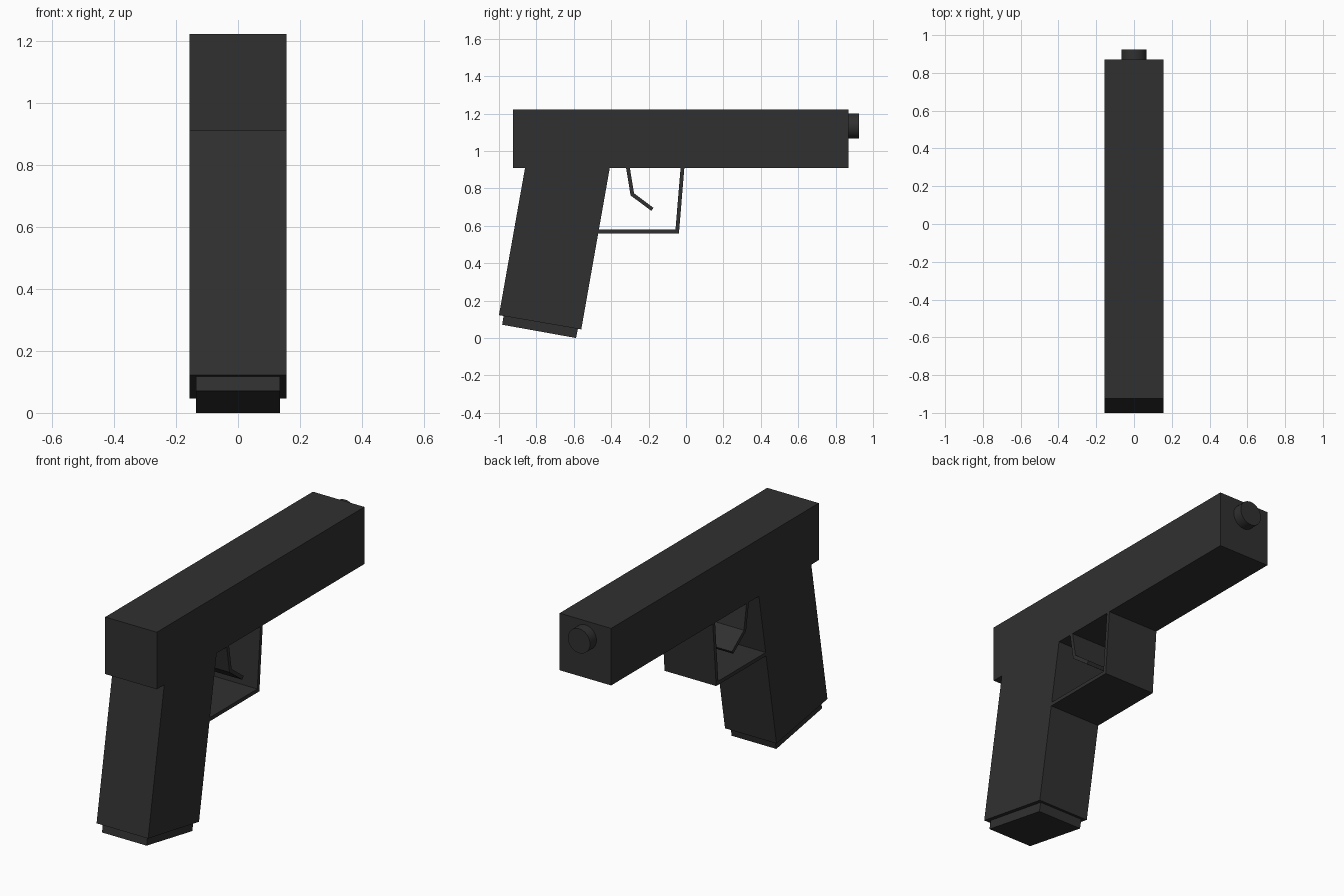
import bpy, bmesh, math
from mathutils import Vector

if "Cube" in bpy.data.objects:
    bpy.data.objects.remove(bpy.data.objects["Cube"])

dark = bpy.data.materials.new("dark grey")
dark.diffuse_color = (0.03, 0.03, 0.03, 1)
dark.use_nodes = True
dark.node_tree.nodes["Principled BSDF"].inputs["Base Color"].default_value = dark.diffuse_color


def finish(name, bm):
    bmesh.ops.recalc_face_normals(bm, faces=bm.faces[:])
    me = bpy.data.meshes.new(name)
    bm.to_mesh(me)
    bm.free()
    me.materials.append(dark)
    ob = bpy.data.objects.new(name, me)
    bpy.context.collection.objects.link(ob)
    return ob


def extrude_profile(name, pts, half):
    """Extrude a closed (y, z) outline across x, centred on x = 0."""
    bm = bmesh.new()
    face = bm.faces.new([bm.verts.new((-half, y, z)) for y, z in pts])
    geo = bmesh.ops.extrude_face_region(bm, geom=[face])["geom"]
    bmesh.ops.translate(bm, vec=(2 * half, 0, 0),
                        verts=[g for g in geo if isinstance(g, bmesh.types.BMVert)])
    return finish(name, bm)


def strip(name, path, thick, half):
    """Bent strip with mitred corners along a (y, z) path."""
    p = [Vector(q) for q in path]
    left, right = [], []
    for i, q in enumerate(p):
        a = (q - p[i - 1]).normalized() if i else (p[1] - q).normalized()
        b = (p[i + 1] - q).normalized() if i < len(p) - 1 else a
        na, nb = Vector((-a.y, a.x)), Vector((-b.y, b.x))
        n = (na + nb).normalized()
        off = n * (thick / 2 / n.dot(na))
        left.append(q + off)
        right.append(q - off)
    return extrude_profile(name, left + right[::-1], half)


W = 0.156

# Upper body
extrude_profile("slide", [(-0.925, 0.91), (0.87, 0.91), (0.87, 1.222), (-0.925, 1.222)], W)

# Raked handle and its base
extrude_profile("grip", [(-1.0, 0.122), (-0.56, 0.046), (-0.404, 0.93), (-0.857, 0.93)], W)
extrude_profile("grip_base", [(-0.983, 0.071), (-0.588, 0.0), (-0.576, 0.06), (-0.973, 0.13)], 0.135)

# Guard loop and trigger, both full width
strip("trigger_guard", [(-0.5, 0.57), (-0.047, 0.57), (-0.018, 0.92)], 0.02, W)
strip("trigger", [(-0.312, 0.92), (-0.287, 0.768), (-0.18, 0.688)], 0.02, W)

# Round muzzle
bpy.ops.mesh.primitive_cylinder_add(vertices=32, radius=0.067, depth=0.08,
                                    location=(0, 0.885, 1.133),
                                    rotation=(math.pi / 2, 0, 0))
muzzle = bpy.context.object
muzzle.name = "muzzle"
muzzle.data.materials.append(dark)
bpy.ops.object.shade_smooth_by_angle(angle=math.radians(30))
